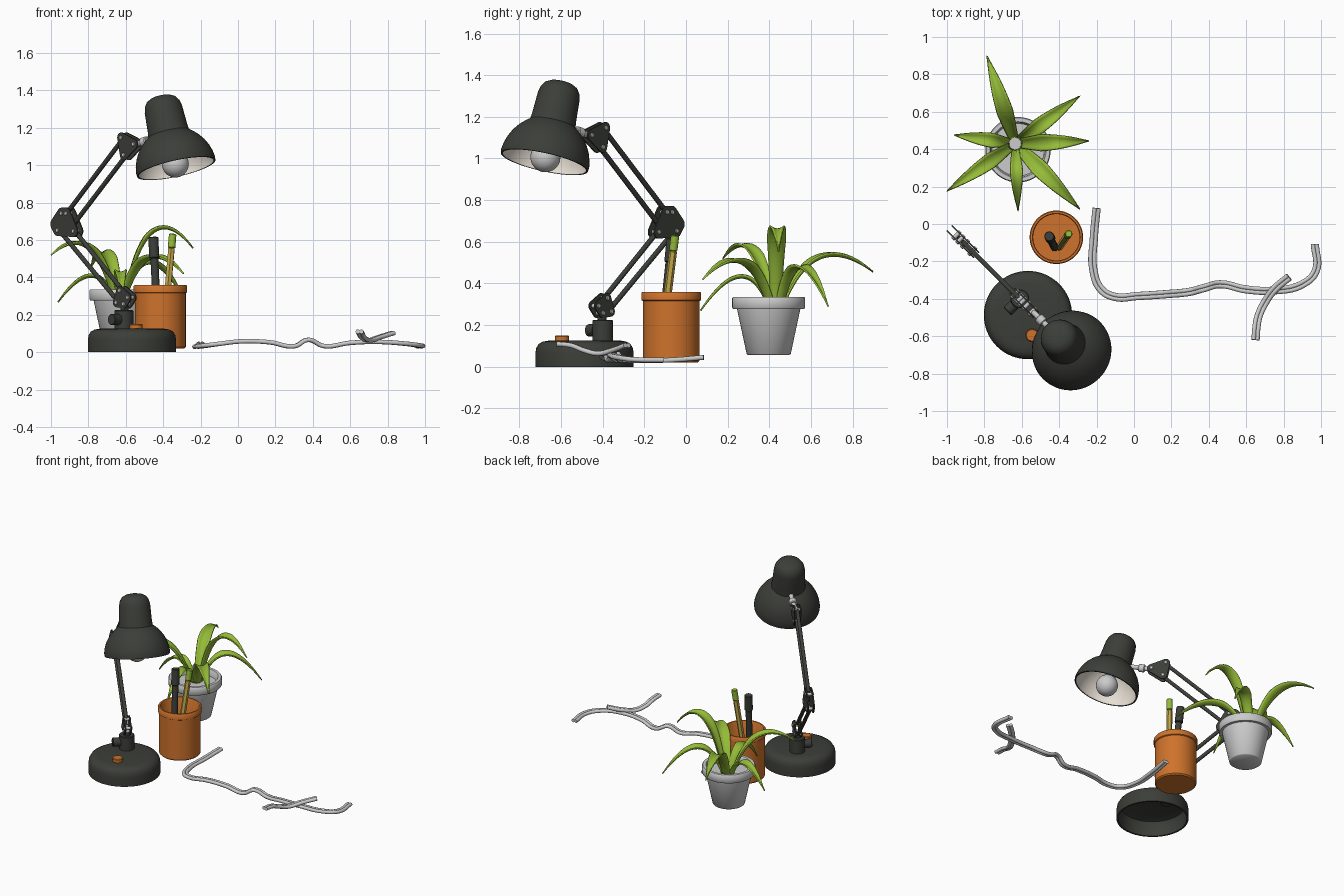
import bpy, bmesh
from math import pi, sin, cos, radians
from mathutils import Vector as V
from mathutils.geometry import convex_hull_2d

if "Cube" in bpy.data.objects:
    bpy.data.objects.remove(bpy.data.objects["Cube"])


def material(name, rgb):
    m = bpy.data.materials.new(name)
    m.diffuse_color = (*rgb, 1)
    m.use_nodes = True
    m.node_tree.nodes["Principled BSDF"].inputs["Base Color"].default_value = m.diffuse_color
    return m


DARK = material("dark_paint", (0.045, 0.048, 0.04))
ORANGE = material("orange", (0.62, 0.17, 0.025))
GREEN = material("leaf_green", (0.30, 0.50, 0.04))
CREAM = material("cream", (0.80, 0.74, 0.66))
YELLOW = material("pencil_yellow", (0.55, 0.40, 0.07))


def finish(name, bm, mat=None, angle=40):
    bmesh.ops.remove_doubles(bm, verts=bm.verts, dist=1e-5)
    bmesh.ops.recalc_face_normals(bm, faces=bm.faces)
    me = bpy.data.meshes.new(name)
    bm.to_mesh(me)
    bm.free()
    me.shade_smooth()
    me.set_sharp_from_angle(angle=radians(angle))
    ob = bpy.data.objects.new(name, me)
    bpy.context.collection.objects.link(ob)
    if mat:
        me.materials.append(mat)
    return ob


def lathe(name, profile, loc, mat=None, axis=(0, 0, 1), seg=48):
    """Spin (radius, height) points around an axis."""
    bm = bmesh.new()
    rings = [[bm.verts.new((r * cos(2 * pi * i / seg), r * sin(2 * pi * i / seg), h))
              for i in range(seg)] for r, h in profile]
    for a, b in zip(rings, rings[1:]):
        for i in range(seg):
            j = (i + 1) % seg
            bm.faces.new((a[i], a[j], b[j], b[i]))
    bmesh.ops.dissolve_degenerate(bm, dist=1e-6, edges=bm.edges)
    ob = finish(name, bm, mat)
    ob.rotation_euler = V(axis).to_track_quat('Z', 'Y').to_euler()
    ob.location = loc
    return ob


def rod(name, p, q, r, mat=None, seg=20):
    d = V(q) - V(p)
    h = d.length
    e = min(r * 0.2, 0.004)
    return lathe(name, [(0, 0), (r - e, 0), (r, e), (r, h - e), (r - e, h), (0, h)], p, mat, d, seg)


# The lamp arm lives in a diagonal vertical plane: u along it, s across it
PIVOT, ALONG, ACROSS = V((-0.61, -0.40, 0)), V((1, -1, 0)).normalized(), V((1, 1, 0)).normalized()


def arm(u, z, s=0):
    return PIVOT + ALONG * u + ACROSS * s + V((0, 0, z))


# Lamp base: hollow disc, button, post and knob
lathe("lamp_base", [(0, 0.126), (0.17, 0.126), (0.20, 0.121), (0.22, 0.11), (0.232, 0.09), (0.236, 0.065),
                    (0.236, 0), (0.224, 0), (0.224, 0.07), (0.21, 0.10), (0.17, 0.112), (0, 0.112)],
      (-0.567, -0.487, 0), DARK, seg=64)
rod("lamp_button", (-0.545, -0.595, 0.12), (-0.545, -0.595, 0.15), 0.034, ORANGE, 32)
rod("lamp_post", arm(0, 0.12), arm(0, 0.225), 0.05, DARK, 32)
rod("post_stem", arm(0.005, 0.22), arm(0.005, 0.26), 0.022, DARK)
rod("post_nut", arm(0, 0.085), arm(0, 0.115), 0.035, DARK, 6)
rod("post_knob", arm(0, 0.175, -0.04), arm(0, 0.175, -0.095), 0.03, DARK)

# Joint plates: rounded hulls around the pivots, one on each side of the rods
joints = {
    "lower": (0.024, [(-0.01, 0.33), (0.05, 0.292), (-0.036, 0.265), (0.02, 0.258)]),
    "elbow": (0.031, [(-0.45, 0.742), (-0.415, 0.742), (-0.36, 0.647), (-0.48, 0.652), (-0.503, 0.685)]),
    "upper": (0.028, [(0.0, 1.147), (0.02, 1.055), (0.095, 1.112)]),
}
for jname, (r, pts) in joints.items():
    ring = [V((u + r * cos(k * pi / 8), z + r * sin(k * pi / 8))) for u, z in pts for k in range(16)]
    hull = [ring[i] for i in convex_hull_2d(ring)]
    for side, s in (("near", -0.023), ("far", 0.015)):
        bm = bmesh.new()
        f = bm.faces.new([bm.verts.new(arm(p.x, p.y, s)) for p in hull])
        ext = bmesh.ops.extrude_face_region(bm, geom=[f])
        bmesh.ops.translate(bm, vec=ACROSS * 0.008,
                            verts=[v for v in ext["geom"] if isinstance(v, bmesh.types.BMVert)])
        finish(f"{jname}_joint_plate_{side}", bm, DARK)
    for i, (u, z) in enumerate(pts[:4]):
        rod(f"{jname}_joint_pin_{i}", arm(u, z, -0.029), arm(u, z, 0.029), 0.011, None, 12)

# Parallel arm rods
for name, a, b in (("upper_arm_back", (-0.43, 0.745), (0.0, 1.147)),
                   ("upper_arm_front", (-0.40, 0.665), (0.02, 1.055)),
                   ("lower_arm_back", (-0.48, 0.645), (-0.036, 0.265)),
                   ("lower_arm_front", (-0.37, 0.647), (-0.01, 0.33))):
    rod(name, arm(*a), arm(*b), 0.0125, DARK, 12)

# Lamp head: shade, lining, socket, bulb and link to the arm
head, up = arm(0.396, 0.983), (ALONG * -0.119 + V((0, 0, 0.385))).normalized()
outer = [(0.214, 0.0), (0.216, 0.02), (0.211, 0.05), (0.20, 0.085), (0.182, 0.12), (0.158, 0.152),
         (0.132, 0.177), (0.112, 0.192), (0.108, 0.22), (0.102, 0.33), (0.095, 0.36), (0.08, 0.383),
         (0.055, 0.397), (0.025, 0.403), (0, 0.404)]
lathe("lamp_shade", [(0.205, 0)] + outer, head, DARK, up, 64)
lathe("shade_lining", [(r - 0.009, max(h - 0.006, 0)) for r, h in outer[:8]] + [(0, 0.186)], head, CREAM, up, 64)
rod("bulb_socket", head + up * 0.08, head + up * 0.188, 0.035, None, 24)
lathe("bulb", [(0.072 * sin(k * pi / 16), 0.024 - 0.072 * cos(k * pi / 16)) for k in range(14)] + [(0.034, 0.12)],
      head, None, up, 32)
rod("head_link", arm(0.095, 1.112), arm(0.25, 1.145), 0.015)
rod("head_link_collar", arm(0.14, 1.121), arm(0.18, 1.13), 0.026)

# Pencil cup with raised rim
lathe("pencil_cup", [(0, 0.02), (0.128, 0.02), (0.136, 0.028), (0.136, 0.316), (0.143, 0.32), (0.143, 0.354),
                     (0.138, 0.36), (0.128, 0.36), (0.124, 0.354), (0.124, 0.04), (0, 0.04)],
      (-0.415, -0.071, 0), ORANGE, seg=64)

# Pencil and marker leaning in the cup
for name, low, top, parts in (
        ("pencil", V((-0.40, -0.125, 0.05)), V((-0.349, -0.052, 0.632)),
         (("body", 0, 0.87, 0.019, YELLOW, 6), ("eraser", 0.87, 1, 0.02, GREEN, 20))),
        ("marker", V((-0.425, -0.125, 0.05)), V((-0.453, -0.066, 0.615)),
         (("body", 0, 0.8, 0.021, DARK, 20), ("cap", 0.8, 1, 0.027, DARK, 20)))):
    for part, a, b, r, mat, seg in parts:
        rod(f"{name}_{part}", low.lerp(top, a), low.lerp(top, b), r, mat, seg)

# Plant pot with soil
pot = V((-0.62, 0.397, 0))
lathe("plant_pot", [(0, 0.057), (0.10, 0.057), (0.106, 0.062), (0.152, 0.277), (0.17, 0.277), (0.175, 0.284),
                    (0.175, 0.33), (0.17, 0.336), (0.15, 0.336), (0.145, 0.33), (0.14, 0.29), (0, 0.29)],
      pot, seg=48)

# Leaves: arched tapered strips (tip x, y, z, arch height, width)
leaves = [(-0.786, 0.898, 0.456, 0.67, 0.085), (-0.29, 0.684, 0.29, 0.66, 0.08),
          (-0.24, 0.444, 0.556, 0.86, 0.088), (-0.29, 0.08, 0.42, 0.64, 0.088),
          (-0.62, 0.07, 0.27, 0.58, 0.065), (-1.0, 0.176, 0.52, 0.71, 0.08),
          (-0.963, 0.476, 0.267, 0.53, 0.075)]
for n, (x, y, z, arch, width) in enumerate(leaves):
    root = V((-0.635, 0.43, 0.28))
    tip = V((x, y, z))
    flat = V((x - root.x, y - root.y, 0))
    p0 = root + flat.normalized() * 0.035
    p1 = root + flat * 0.38
    p1.z = arch
    side = V((-flat.y, flat.x, 0)).normalized()
    bm = bmesh.new()
    rows, N = [], 20
    for i in range(N + 1):
        t = i / N
        c = p0 * (1 - t) ** 2 + p1 * 2 * t * (1 - t) + tip * t * t
        tan = ((p1 - p0) * (1 - t) + (tip - p1) * t).normalized()
        nor = tan.cross(side)
        nor = nor if nor.z >= 0 else -nor
        w = width / 2 * max(0.03, (0.55 + 1.1 * t) if t < 0.4 else 1 - ((t - 0.4) / 0.6) ** 1.8)
        rows.append([bm.verts.new(c + side * (w * k / 3) + nor * (w * 0.45 * (k / 3) ** 2))
                     for k in range(-3, 4)])
    for a, b in zip(rows, rows[1:]):
        for k in range(6):
            bm.faces.new((a[k], a[k + 1], b[k + 1], b[k]))
    leaf = finish(f"leaf_{n + 1}", bm, GREEN, 60)
    mod = leaf.modifiers.new("thickness", 'SOLIDIFY')
    mod.thickness, mod.offset = 0.008, 0

# Loose two-strand cords lying on the table
cords = {
    "long_cord": [(-0.20, 0.085, 0.045), (-0.215, -0.08, 0.032), (-0.218, -0.24, 0.03), (-0.175, -0.35, 0.035),
                  (-0.10, -0.39, 0.045), (0.02, -0.385, 0.058), (0.17, -0.375, 0.053), (0.30, -0.362, 0.032),
                  (0.375, -0.342, 0.066), (0.46, -0.322, 0.033), (0.60, -0.35, 0.05), (0.754, -0.355, 0.055),
                  (0.90, -0.322, 0.045), (0.972, -0.25, 0.035), (0.967, -0.107, 0.032)],
    "short_cord": [(0.829, -0.283, 0.103), (0.755, -0.345, 0.08), (0.70, -0.42, 0.064),
                   (0.667, -0.49, 0.08), (0.655, -0.55, 0.102), (0.65, -0.62, 0.11)],
}
for name, pts in cords.items():
    pts = [V(p) for p in pts]
    for strand, off in (("left", 0.01), ("right", -0.01)):
        cu = bpy.data.curves.new(f"{name}_{strand}", 'CURVE')
        cu.dimensions, cu.bevel_depth, cu.bevel_resolution = '3D', 0.012, 3
        cu.resolution_u, cu.use_fill_caps = 8, True
        sp = cu.splines.new('BEZIER')
        sp.bezier_points.add(len(pts) - 1)
        for i, p in enumerate(pts):
            d = pts[min(i + 1, len(pts) - 1)] - pts[max(i - 1, 0)]
            b = sp.bezier_points[i]
            b.co = p + V((-d.y, d.x, 0)).normalized() * off
            b.handle_left_type = b.handle_right_type = 'AUTO'
        bpy.context.collection.objects.link(bpy.data.objects.new(f"{name}_{strand}", cu))
